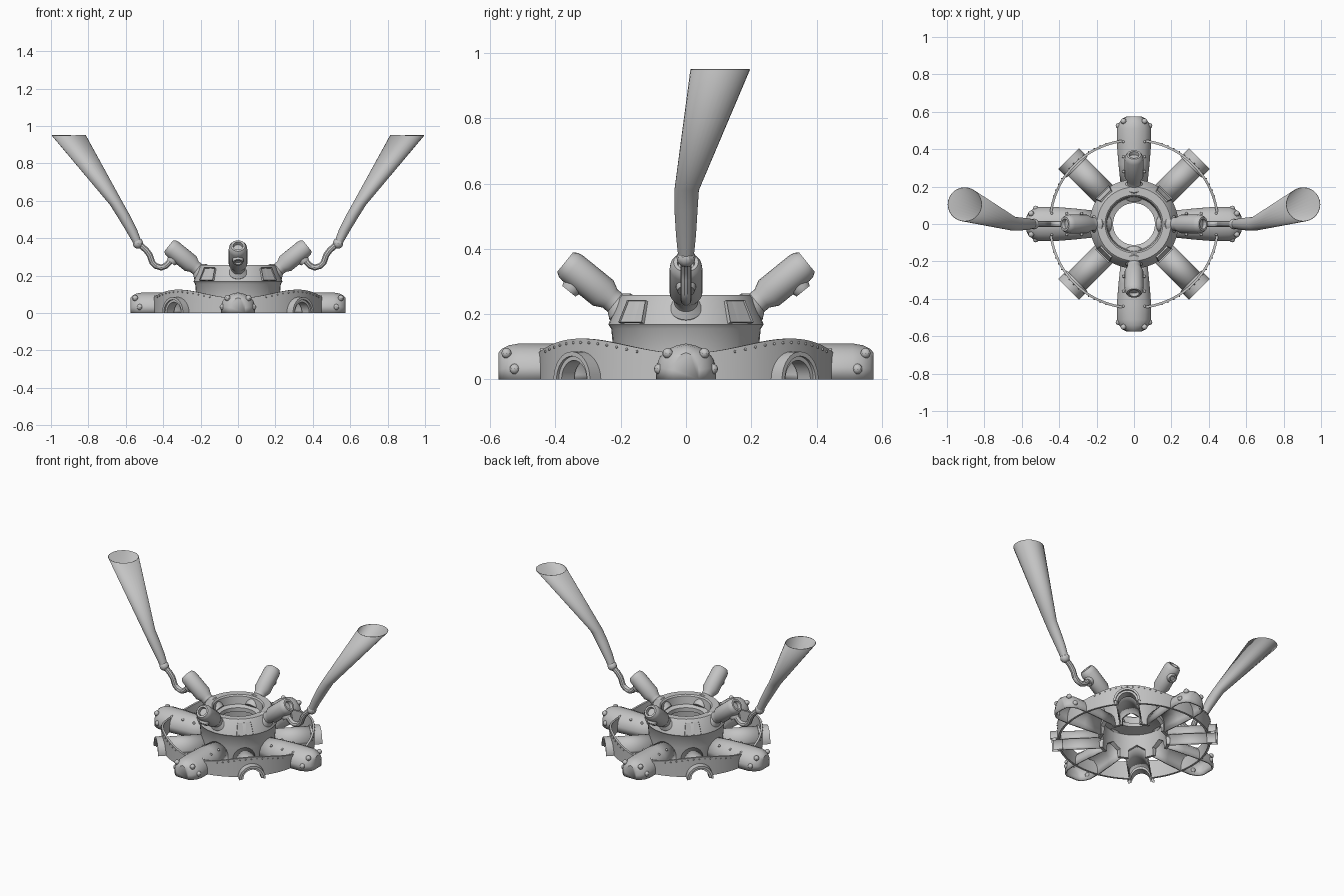
import bpy, bmesh
from math import sin, cos, pi, sqrt, radians
from mathutils import Matrix, Vector

if "Cube" in bpy.data.objects:
    bpy.data.objects.remove(bpy.data.objects["Cube"])

GREY = (0.55, 0.55, 0.55, 1)
grey = bpy.data.materials.new("plain_grey")
grey.use_nodes = True
grey.diffuse_color = GREY
grey.node_tree.nodes["Principled BSDF"].inputs["Base Color"].default_value = GREY

CARDINAL = [k * pi / 2 for k in range(4)]
DIAGONAL = [a + pi / 4 for a in CARDINAL]
parts = []


def place(name, mesh, angles=(0,), local=Matrix()):
    """Put copies of a mesh around the vertical axis."""
    for i, a in enumerate(angles):
        ob = bpy.data.objects.new(f"{name}_{i + 1}" if len(angles) > 1 else name, mesh)
        ob.matrix_world = Matrix.Rotation(a, 4, "Z") @ local
        bpy.context.collection.objects.link(ob)
        parts.append(ob)
    return parts[-len(angles):]


def finish(bm, name):
    bmesh.ops.recalc_face_normals(bm, faces=bm.faces)
    mesh = bpy.data.meshes.new(name)
    bm.to_mesh(mesh)
    bm.free()
    mesh.materials.append(grey)
    return mesh


def loft(name, rings, closed=True, wrap=False, cap_end=False, cap_start=False):
    """Skin a row of equal cross-sections."""
    bm = bmesh.new()
    vs = [[bm.verts.new(p) for p in ring] for ring in rings]
    n = len(vs[0])
    for a, b in list(zip(vs, vs[1:])) + ([(vs[-1], vs[0])] if wrap else []):
        for i in range(n if closed else n - 1):
            j = (i + 1) % n
            bm.faces.new((a[i], a[j], b[j], b[i]))
    if cap_start:
        bm.faces.new(vs[0])
    if cap_end:
        bm.faces.new(vs[-1])
    return finish(bm, name)


def circle(r, z, n=24, x=0, y=0):
    return [(x + r * cos(2 * pi * i / n), y + r * sin(2 * pi * i / n), z) for i in range(n)]


def revolve(name, profile, n=24, wrap=False):
    return loft(name, [circle(r, z, n) for r, z in profile], wrap=wrap,
                cap_start=not wrap, cap_end=not wrap)


def vault(x, w, h, half):
    """Arched cross-section standing on the ground at distance x."""
    pts = [(-u, v) for u, v in half] + [(u, v) for u, v in reversed(half[:-1])]
    return [(x, u * w, v * h) for u, v in pts]


def thicken(obs, t):
    for ob in obs:
        mod = ob.modifiers.new("shell", "SOLIDIFY")
        mod.thickness, mod.offset = t, 0


def ball(name, r):
    bm = bmesh.new()
    bmesh.ops.create_uvsphere(bm, u_segments=10, v_segments=8, radius=r)
    return finish(bm, name)


# Hub: hollow drum with a stepped mouth
hub = place("hub", revolve("hub", [
    (.215, 0), (.222, .08), (.229, .155), (.238, .168), (.205, .25), (.197, .258),
    (.155, .258), (.147, .25), (.14, .2), (.112, .19), (.112, .165), (.185, .15), (.198, 0)],
    n=40, wrap=True))[0]

# Gabled doorways through the drum wall
GABLE = [(1, -.2), (1, .6), (0, 1)]
for a in CARDINAL + DIAGONAL:
    door = loft("doorway_cutter", [vault(x, .05, .085, GABLE) for x in (.15, .26)],
                cap_start=True, cap_end=True)
    cutter = place("doorway_cutter", door, [a])[0]
    parts.remove(cutter)
    cutter.hide_render = True
    cutter.hide_set(True)
    mod = hub.modifiers.new("doorway", "BOOLEAN")
    mod.object, mod.operation, mod.solver = cutter, "DIFFERENCE", "EXACT"

# Framed hatches on the sloping shoulder
bm = bmesh.new()
corners = [(-.05, -.036), (.05, -.036), (.04, .036), (-.04, .036)]
back = [bm.verts.new((-.015, y, z)) for y, z in corners]
front = [bm.verts.new((.008, y, z)) for y, z in corners]
panel = bm.faces.new(front)
for i in range(4):
    j = (i + 1) % 4
    bm.faces.new((back[i], back[j], front[j], front[i]))
bmesh.ops.inset_region(bm, faces=[panel], thickness=.011)
bmesh.ops.translate(bm, verts=panel.verts, vec=(-.008, 0, 0))
place("hatch", finish(bm, "hatch"), DIAGONAL,
      Matrix.Translation((.222, 0, .206)) @ Matrix.Rotation(radians(-22), 4, "Y"))

# Main legs: hollow vaulted arms with a rounded closed foot
LEG = [(1, 0), (1, .35), (.9, .6), (.64, .83), (.32, .94), (0, 1)]
stations = [(.205, .066, .1), (.32, .078, .104), (.43, .087, .105), (.51, .086, .105),
            (.54, .075, .1), (.56, .058, .09), (.57, .038, .08)]
leg = loft("leg", [vault(*s, LEG) for s in stations], closed=False, cap_end=True)
thicken(place("leg", leg, CARDINAL), .01)

# Bolts on the feet and rivets along the legs
bolt, rivet = ball("foot_bolt", .016), ball("leg_rivet", .008)
for s in (-1, 1):
    for p in [(.525, .082, .032), (.55, .056, .08)]:
        place("foot_bolt", bolt, CARDINAL, Matrix.Translation((p[0], s * p[1], p[2])))
    for x in (.28, .36, .44):
        place("leg_rivet", rivet, CARDINAL, Matrix.Translation((x, s * .056, .088)))

# Diagonal spokes: half-round tunnels
ROUND = [(cos(t * pi / 16), sin(t * pi / 16)) for t in range(9)]
spoke = loft("spoke", [vault(x, .064, .078, ROUND) for x in (.205, .46)], closed=False)
thicken(place("spoke", spoke, DIAGONAL), .008)

# Arched portals at the spoke ends, with a stepped mouth
portal = loft("portal", [vault(x, w, w * 1.08, ROUND) for x, w in [
    (.43, .079), (.495, .079), (.495, .066), (.485, .066), (.485, .054), (.43, .054)]],
    closed=False, wrap=True)
place("portal", portal, DIAGONAL)

# Outer rim: thin wall that swells over each portal
rows = []
for i in range(128):
    a = 2 * pi * i / 128
    off = (a % (pi / 2)) - pi / 4
    t = .45 * sin(off)
    top = .08 + .045 * cos(2 * off) ** 2
    low = sqrt(max(0, .062 ** 2 - t * t))
    rows.append([(r * cos(a), r * sin(a), z) for r, z in
                 [(.455, low), (.455, top), (.442, top), (.442, low)]])
place("outer_rim", loft("outer_rim", rows, wrap=True))

# Tiny rivets following the crest of the rim
dot = ball("rim_rivet", .004)
for k in range(-6, 7):
    off = k * .075
    place("rim_rivet", dot, [a + off for a in DIAGONAL],
          Matrix.Translation((.456, 0, .068 + .045 * cos(2 * off) ** 2)))

# Canisters leaning outward, each with a port underneath
lean = Matrix.Translation((.18, 0, .205)) @ Matrix.Rotation(radians(51), 4, "Y")
place("canister", revolve("canister", [
    (.05, -.04), (.052, .028), (.036, .048), (.036, .068), (.05, .095), (.05, .215),
    (.047, .232), (.038, .245), (.027, .245), (.024, .225)]), CARDINAL, lean)
place("canister_port", revolve("canister_port", [
    (.03, .02), (.03, .05), (.026, .062), (.017, .062), (.015, .052)], n=16), CARDINAL,
    lean @ Matrix.Translation((0, 0, .18)) @ Matrix.Rotation(pi / 2, 4, "Y"))

# Pipes and flared horns, one to each side
for side, s in (("left", 1), ("right", -1)):
    curve = bpy.data.curves.new("pipe", "CURVE")
    curve.dimensions, curve.bevel_depth, curve.bevel_resolution = "3D", .017, 3
    curve.use_fill_caps = True
    line = curve.splines.new("POLY")
    path = [(.35, .29), (.385, .253), (.41, .243), (.44, .252), (.458, .27),
            (.472, .31), (.49, .335), (.535, .375)]
    line.points.add(len(path) - 1)
    for p, (x, z) in zip(line.points, path):
        p.co = (s * x, 0, z, 1)
    pipe = bpy.data.objects.new("pipe_" + side, curve)
    bpy.context.collection.objects.link(pipe)
    curve.materials.append(grey)
    bpy.ops.object.select_all(action="DESELECT")
    pipe.select_set(True)
    bpy.context.view_layer.objects.active = pipe
    bpy.ops.object.convert(target="MESH")
    parts.append(bpy.context.view_layer.objects.active)

    place("horn_collar_" + side, ball("horn_collar", .029), [0],
          Matrix.Translation((s * .535, 0, .373)))
    horn = loft("horn", [circle(r, z, 28, s * x, y) for x, y, z, r in [
        (.535, 0, .37, .022), (.568, 0, .44, .029), (.612, 0, .52, .034),
        (.648, .002, .58, .036), (.905, .105, .95, .09)]], cap_start=True)
    thicken(place("horn_" + side, horn), .003)

# Smooth shading with crisp edges
bpy.ops.object.select_all(action="DESELECT")
for ob in parts:
    ob.select_set(True)
bpy.context.view_layer.objects.active = hub
bpy.ops.object.shade_smooth_by_angle(angle=radians(35))
